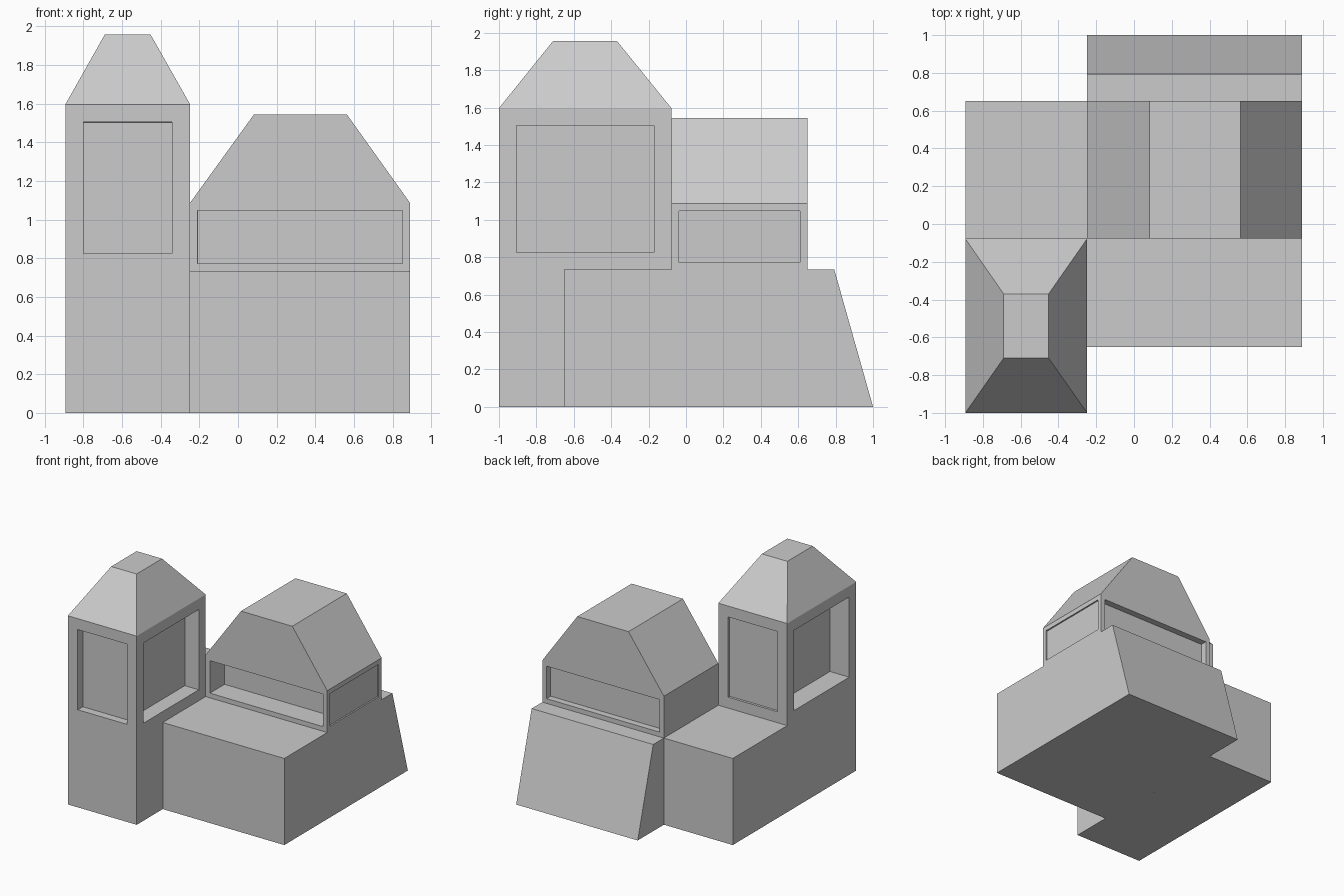
import bpy, bmesh

if "Cube" in bpy.data.objects:
    bpy.data.objects.remove(bpy.data.objects["Cube"])

FRONT, RIGHT, BACK, LEFT = range(4)


def loft(name, rings, level=0, inset=0, recesses=None):
    """Stack rectangles (z, x0, x1, y0, y1); recess chosen walls of one level."""
    bm = bmesh.new()
    loops = [[bm.verts.new(p) for p in
              ((x0, y0, z), (x1, y0, z), (x1, y1, z), (x0, y1, z))]
             for z, x0, x1, y0, y1 in rings]
    walls = [[bm.faces.new((a[i], a[(i + 1) % 4], b[(i + 1) % 4], b[i]))
              for i in range(4)] for a, b in zip(loops, loops[1:])]
    bm.faces.new(loops[0][::-1])
    bm.faces.new(loops[-1])
    bm.normal_update()
    for side, depth in (recesses or {}).items():
        face = walls[level][side]
        normal = face.normal.copy()
        # Inset the wall for its frame, then step straight inwards
        bmesh.ops.inset_individual(bm, faces=[face], thickness=inset)
        bmesh.ops.inset_individual(bm, faces=[face], thickness=0.0005)
        bmesh.ops.translate(bm, verts=face.verts[:], vec=-normal * depth)
    bm.normal_update()
    mesh = bpy.data.meshes.new(name)
    bm.to_mesh(mesh)
    bm.free()
    obj = bpy.data.objects.new(name, mesh)
    bpy.context.collection.objects.link(obj)
    return obj


XL, XM, XR = -0.893, -0.248, 0.89
YM, YB = -0.078, 0.65
DECK, TOWER_EAVE, HOUSE_EAVE = 0.733, 1.597, 1.087

# Main base with sloping back wall
loft("main_base", [(0, XM, XR, -0.652, 1.0), (DECK, XM, XR, -0.652, 0.793)])

# Low wing behind the tower
loft("side_wing", [(0, XL, XM, YM, YB), (DECK, XL, XM, YM, YB)])

# Tower with recessed openings and a hipped roof
loft("tower",
     [(0, XL, XM, -1, YM), (DECK, XL, XM, -1, YM),
      (TOWER_EAVE, XL, XM, -1, YM), (1.957, -0.69, -0.452, -0.71, -0.37)],
     level=1, inset=0.131,
     recesses={FRONT: 0.067, RIGHT: 0.13, BACK: 0.02, LEFT: 0.18})

# Upper house with long recessed openings and a flat-topped gable roof
loft("upper_house",
     [(DECK, XM, XR, YM, YB), (HOUSE_EAVE, XM, XR, YM, YB),
      (1.545, 0.083, 0.563, YM, YB)],
     level=0, inset=0.056,
     recesses={FRONT: 0.195, RIGHT: 0.012, BACK: 0.055})
